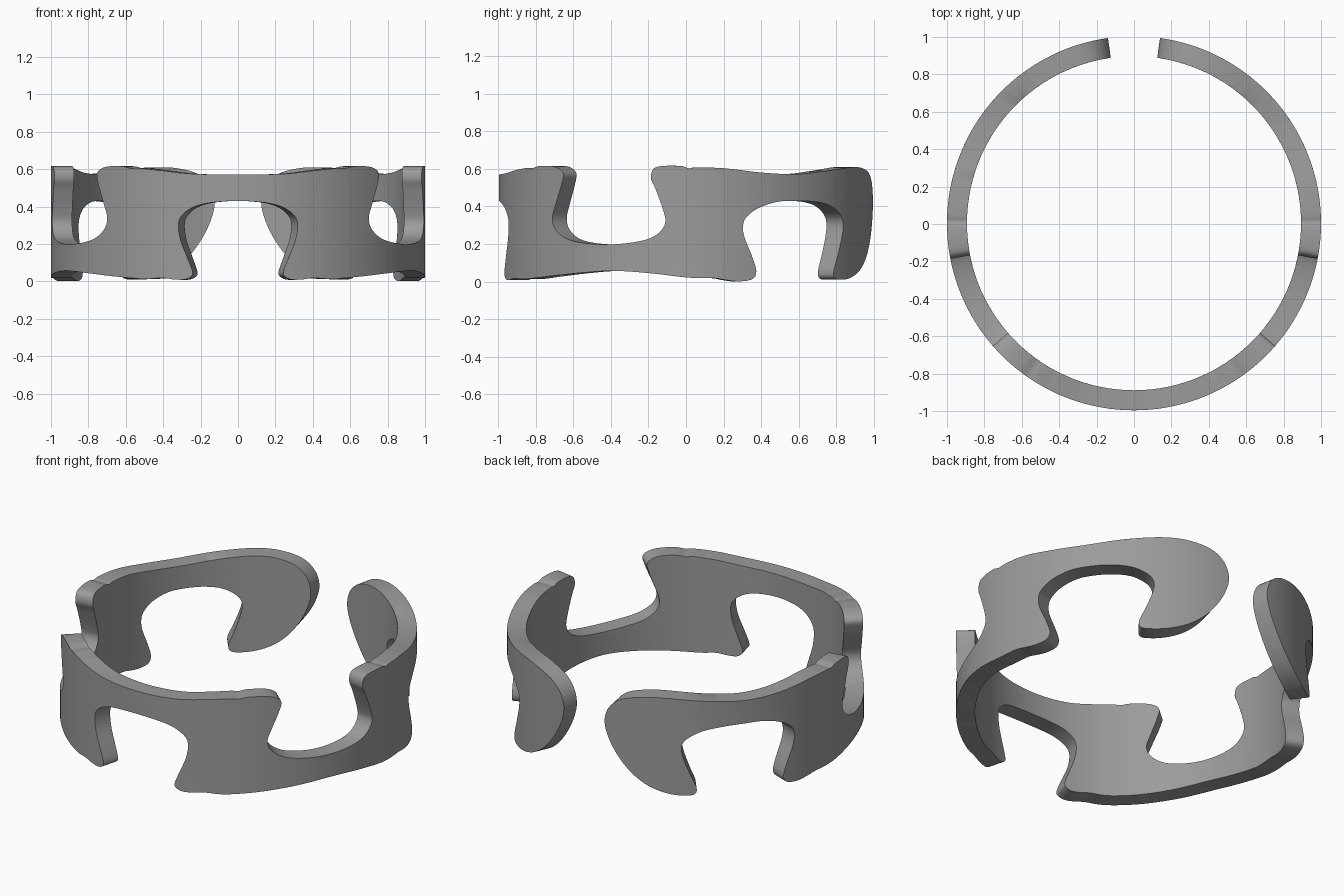
import bpy, bmesh, math
from mathutils import Vector

if "Cube" in bpy.data.objects:
    bpy.data.objects.remove(bpy.data.objects["Cube"])

R_OUT, R_IN = 1.0, 0.893
CENTRE_Y = 0.004

# Unrolled half of the band: (degrees from the front, height)
TOP = [(0, .57), (14.5, .575), (24, .592), (32, .605), (35, .604), (38.5, .615), (45, .612),
       (48.8, .58), (48.3, .52), (46, .42), (44.4, .34), (45.6, .28), (50, .23),
       (57, .205), (66.4, .198), (75.5, .215), (80.8, .25), (83.4, .31), (82.8, .38),
       (80.5, .49), (79, .55), (79.8, .6), (82.5, .615), (88, .615), (90.6, .603),
       (93, .607), (101.5, .603), (113.6, .58), (125.5, .572), (138.6, .59),
       (150.5, .608), (158.4, .605), (166, .575), (170.5, .51)]
BOTTOM = [(172, .42), (170.5, .32), (167.2, .22), (162.7, .13), (157, .06), (150.5, .02),
          (145, .01), (142, .02), (141.5, .06), (143.5, .14), (145.7, .24), (146.3, .31),
          (144.5, .36), (139.5, .405), (133, .425), (125.5, .43), (118.7, .424),
          (112.3, .39), (108.4, .34), (107.4, .29), (108, .23), (110.2, .14), (111.7, .06),
          (110.6, .015), (106.3, .001), (101.5, .01), (98.5, .018), (90, .022), (78.5, .045),
          (66.4, .057), (53, .043), (40.5, .025), (30, .013), (24, .018), (20, .01),
          (16.5, .01), (14.3, .03), (14.2, .06), (15.8, .13), (17.9, .22), (18.6, .3),
          (17.6, .35), (14, .395), (8.6, .42), (0, .43)]


def smooth_path(pts, steps=5):
    """Catmull-Rom curve whose ends continue mirrored across angle 0."""
    p = [Vector((math.radians(a), z)) for a, z in pts]
    p = [Vector((-p[1].x, p[1].y))] + p + [Vector((-p[-2].x, p[-2].y))]
    out = []
    for i in range(1, len(p) - 2):
        a, b, c, d = p[i - 1:i + 3]
        for k in range(steps):
            t = k / steps
            out.append(0.5 * (2 * b + (c - a) * t + (2 * a - 5 * b + 4 * c - d) * t * t
                              + (3 * b - a - 3 * c + d) * t ** 3))
    return out + [p[-2]]


# Flat outline, cut into narrow strips so that it can bend
bm = bmesh.new()
face = bm.faces.new([bm.verts.new((q.x, 0, q.y)) for q in smooth_path(TOP + BOTTOM)])
face.normal_update()
bmesh.ops.triangulate(bm, faces=[face], ngon_method="EAR_CLIP")
for deg in range(3, 174, 3):
    bmesh.ops.bisect_plane(bm, geom=bm.verts[:] + bm.edges[:] + bm.faces[:], dist=1e-5,
                           plane_co=(math.radians(deg), 0, 0), plane_no=(1, 0, 0))

# Thickness: y = 0 is the outer skin, y = 1 the inner skin
ext = bmesh.ops.extrude_face_region(bm, geom=bm.faces[:], use_keep_orig=True)
bmesh.ops.translate(bm, vec=(0, 1, 0),
                    verts=[g for g in ext["geom"] if isinstance(g, bmesh.types.BMVert)])
# Leave the mirror seam open
bmesh.ops.delete(bm, geom=[f for f in bm.faces if all(abs(v.co.x) < 1e-5 for v in f.verts)],
                 context="FACES_ONLY")

# Roll the strip round the wrist cylinder
for v in bm.verts:
    r = R_OUT + (R_IN - R_OUT) * v.co.y
    a = v.co.x
    v.co = (r * math.sin(a), -r * math.cos(a) + CENTRE_Y, v.co.z)
bmesh.ops.recalc_face_normals(bm, faces=bm.faces[:])

mesh = bpy.data.meshes.new("cuff_band")
bm.to_mesh(mesh)
bm.free()
band = bpy.data.objects.new("cuff_band", mesh)
bpy.context.collection.objects.link(band)
bpy.context.view_layer.objects.active = band
band.select_set(True)

# Dark metal
metal = bpy.data.materials.new("dark_metal")
metal.diffuse_color = (0.33, 0.33, 0.33, 1)
metal.use_nodes = True
metal.node_tree.nodes["Principled BSDF"].inputs["Base Color"].default_value = metal.diffuse_color
mesh.materials.append(metal)

# Other half
mirror = band.modifiers.new("mirror", "MIRROR")
mirror.merge_threshold = 0.0005
bpy.ops.object.modifier_apply(modifier=mirror.name)
bpy.ops.object.shade_smooth_by_angle(angle=math.radians(35))
